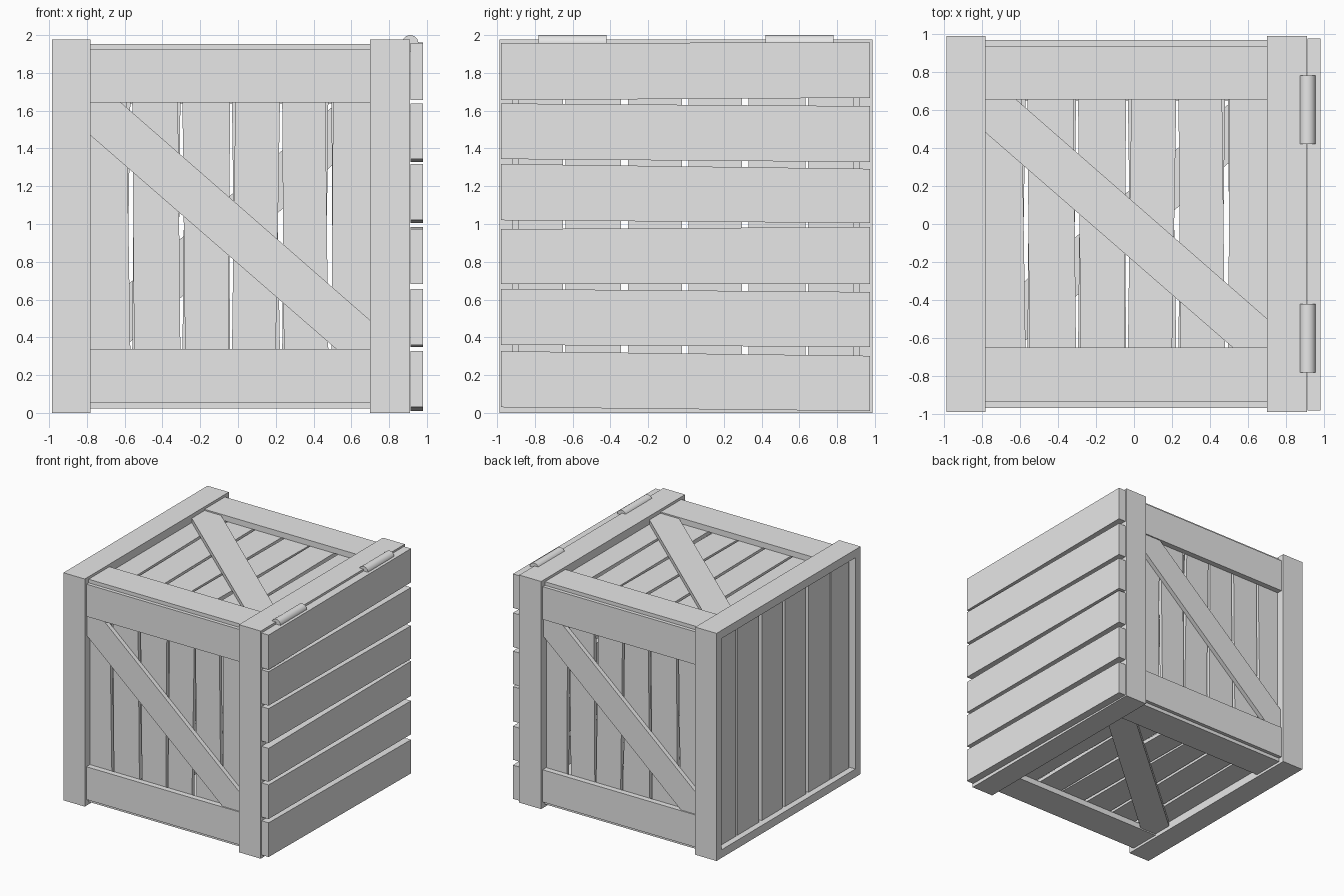
import bpy, bmesh, math
from mathutils import Matrix, Vector

cube = bpy.data.objects.get("Cube")
if cube:
    bpy.data.objects.remove(cube)

grey = bpy.data.materials.new("plain_grey")
grey.use_nodes = True
COLOUR = (0.8, 0.8, 0.8, 1)
grey.diffuse_color = COLOUR
grey.node_tree.nodes["Principled BSDF"].inputs["Base Color"].default_value = COLOUR

HALF = 0.988      # half height of the crate, also its centre height
BOARD_IN = 0.917  # inner face of the frame boards
PLANK_IN = 0.885  # inner face of the panel planks
CENTRE = Matrix.Translation((0, 0, HALF))


def prism(name, points, low, high, place, matrix):
    """Extrude a flat outline from low to high; place maps (p, q, t) to x, y, z."""
    bm = bmesh.new()
    rings = [[bm.verts.new(place(p, q, t)) for p, q in points] for t in (low, high)]
    bm.faces.new(rings[0])
    bm.faces.new(rings[1])
    n = len(points)
    for i in range(n):
        j = (i + 1) % n
        bm.faces.new((rings[0][i], rings[0][j], rings[1][j], rings[1][i]))
    bm.transform(matrix)
    bmesh.ops.recalc_face_normals(bm, faces=bm.faces)
    mesh = bpy.data.meshes.new(name)
    bm.to_mesh(mesh)
    bm.free()
    mesh.materials.append(grey)
    obj = bpy.data.objects.new(name, mesh)
    bpy.context.collection.objects.link(obj)
    return obj


def rect(a, b, c, d):
    return [(a, c), (b, c), (b, d), (a, d)]


def panel_face(x, v, depth):      # outline drawn on the panel
    return Vector((x, -depth, v))


def panel_section(v, depth, x):   # outline drawn across the panel, run along x
    return Vector((x, -depth, v))


def end_face(y, z, x):            # outline drawn on an end of the crate
    return Vector((x, y, z))


# Gaps between panel planks: left and right edge at the bottom, then at the top
GAPS = [(-0.57, -0.55, -0.59, -0.56), (-0.305, -0.28, -0.318, -0.294),
        (-0.05, -0.032, -0.042, -0.014), (0.20, 0.243, 0.222, 0.234),
        (0.478, 0.495, 0.463, 0.503)]
BRACE = [(-0.78, 0.48), (-0.78, 0.655), (-0.62, 0.655),
         (0.70, -0.498), (0.70, -0.65), (0.52, -0.65)]

# Four identical panels turned around the long axis
for k, side in enumerate(("front", "top", "back", "bottom")):
    turn = CENTRE @ Matrix.Rotation(-k * math.pi / 2, 4, 'X')

    # Mitred frame boards at both ends
    mitre = [(-HALF, HALF), (HALF, HALF), (BOARD_IN, BOARD_IN), (-BOARD_IN, BOARD_IN)]
    for end, x0, x1 in (("right", -0.985, -0.78), ("left", 0.70, 0.91)):
        prism(f"{side}_{end}_frame_board", mitre, x0, x1, panel_section, turn)

    # Rails and diagonal brace
    for name, v0, v1 in (("upper", 0.655, 0.935), ("lower", -0.935, -0.65)):
        prism(f"{side}_{name}_rail", rect(-0.78, 0.70, v0, v1),
              BOARD_IN, 0.966, panel_face, turn)
    prism(f"{side}_diagonal_brace", BRACE, BOARD_IN, 0.955, panel_face, turn)

    # Slightly tapered planks behind the frame
    length = 0.66
    lefts = [(-0.83, -0.83)] + [(g[1], g[3]) for g in GAPS]
    rights = [(g[0], g[2]) for g in GAPS] + [(0.75, 0.75)]
    for i, (a, b) in enumerate(zip(lefts, rights)):
        outline = [(a[0], -length), (b[0], -length), (b[1], length), (a[1], length)]
        r = PLANK_IN
        outline = [outline[0], (a[0], -r), (b[0], -r)] + outline[1:3] + [(b[1], r), (a[1], r), outline[3]]
        prism(f"{side}_plank_{i + 1}", outline, PLANK_IN, BOARD_IN, panel_face, turn)

# Horizontal door planks: bottom and top heights at the front, then at the back
DOOR = [(0.03, 0.327, 0.01, 0.302), (0.36, 0.656, 0.349, 0.64),
        (0.683, 0.973, 0.683, 0.984), (1.02, 1.318, 1.005, 1.292),
        (1.344, 1.638, 1.328, 1.624), (1.656, 1.957, 1.668, 1.962)]
for i, (b0, t0, b1, t1) in enumerate(DOOR):
    prism(f"door_plank_{i + 1}", [(-0.98, b0), (0.975, b1), (0.975, t1), (-0.98, t0)],
          0.912, 0.98, end_face, Matrix())

# Upright planks closing the opposite end, set into the frame
SEAMS = [(-0.652, -0.637), (-0.345, -0.308), (-0.02, 0.014), (0.296, 0.332), (0.632, 0.646)]
starts = [-0.9] + [s[1] for s in SEAMS]
stops = [s[0] for s in SEAMS] + [0.9]
for i, (y0, y1) in enumerate(zip(starts, stops)):
    prism(f"end_plank_{i + 1}", rect(y0, y1, -0.915, 0.915), -0.935, -0.895, end_face, CENTRE)

# Round hinge barrels along the top edge of the door
for name, y in (("front", -0.6), ("back", 0.6)):
    bpy.ops.mesh.primitive_cylinder_add(vertices=24, radius=0.043, depth=0.36,
                                        location=(0.912, y, 1.957),
                                        rotation=(math.pi / 2, 0, 0))
    hinge = bpy.context.object
    hinge.name = f"{name}_hinge"
    hinge.data.materials.append(grey)
    bpy.ops.object.shade_smooth_by_angle(angle=math.radians(40))
